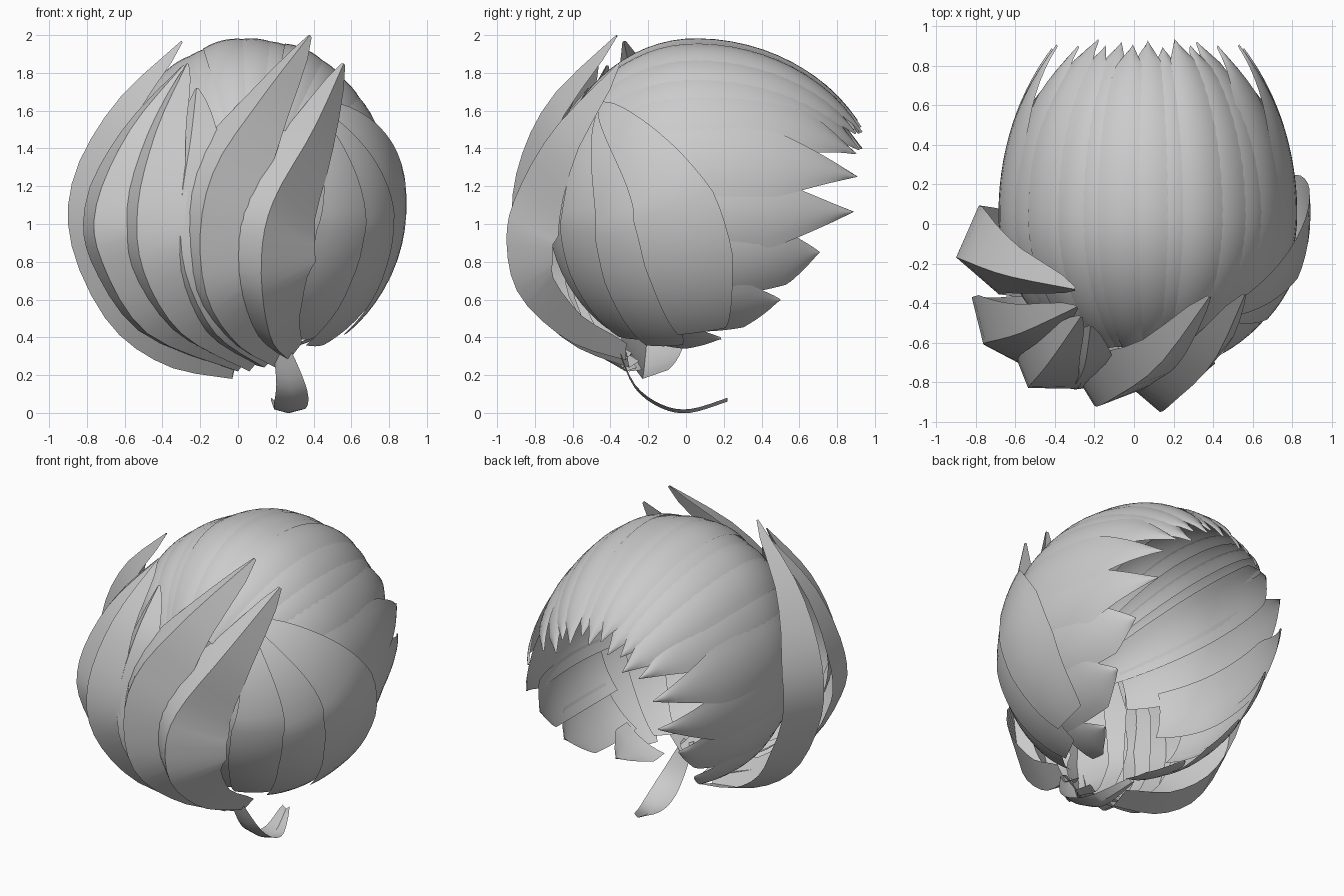
import bpy, math
from mathutils import Vector as V

if "Cube" in bpy.data.objects:
    bpy.data.objects.remove(bpy.data.objects["Cube"])

C = V((0.07, 0.05, 1.1))          # centre of the head-shaped shell


def shell(u, k=1.0):
    """Map a direction to the egg-shaped hair shell."""
    u = u.normalized()
    ry = 0.98 if u.y > 0 else 0.77
    rz = 0.87 if u.z > 0 else 0.79
    return C + V((0.755 * u.x, ry * u.y, rz * u.z)) * k


def spline(pts, t):
    """Catmull-Rom sample of tuples at t in 0..1."""
    n = len(pts) - 1
    i = min(int(t * n), n - 1)
    f = t * n - i
    p = [V(pts[j]) for j in (max(i - 1, 0), i, i + 1, min(i + 2, n))]
    return 0.5 * (2 * p[1] + (p[2] - p[0]) * f
                  + (2 * p[0] - 5 * p[1] + 4 * p[2] - p[3]) * f * f
                  + (3 * p[1] - p[0] - 3 * p[2] + p[3]) * f ** 3)


def sheet(name, rows, angle=30):
    """Skin a grid of points as one open strand."""
    m = len(rows[0])
    faces = [(r * m + c, r * m + c + 1, (r + 1) * m + c + 1, (r + 1) * m + c)
             for r in range(len(rows) - 1) for c in range(m - 1)]
    me = bpy.data.meshes.new(name)
    me.from_pydata([p for row in rows for p in row], [], faces)
    ob = bpy.data.objects.new(name, me)
    bpy.context.collection.objects.link(ob)
    bpy.ops.object.select_all(action='DESELECT')
    ob.select_set(True)
    bpy.context.view_layer.objects.active = ob
    bpy.ops.object.shade_smooth_by_angle(angle=math.radians(angle))
    return ob


def crown_strand(name, phi, hw, end, taper, k, start=40, flare=0.0):
    """Strand running from the brow backwards, ending in a point."""
    rows = []
    for r in range(25):
        th = start + (end - start) * r / 24
        w = hw * min(1, max(0.01, (end - th) / taper)) ** 0.8
        kk = k + flare * max(0, (th - 90) / (end - 90)) ** 2
        row = []
        for c in range(7):
            s = c / 3 - 1
            a, b = math.radians(phi + s * w), math.radians(th)
            u = V((math.sin(b) * math.cos(a), -math.cos(b), math.sin(b) * math.sin(a)))
            row.append(shell(u, kk + 0.012 * (1 - s * s)))
        rows.append(row)
    sheet(name, rows)


def side_patch(name, dirs, hw, k):
    """Broad leaf-shaped strand lying over the shell."""
    rows = []
    for r in range(25):
        t = r / 24
        u = spline(dirs, t)
        tan = spline(dirs, min(1, t + 0.01)) - spline(dirs, max(0, t - 0.01))
        side = u.cross(tan).normalized()
        w = hw * max(0.02, min(1, t / 0.55)) ** 0.9 * (1 - 0.5 * max(0, t - 0.7) / 0.3)
        kk = k - 0.07 * (1 - min(1, t / 0.5))
        rows.append([shell(u.normalized() + side * w * (c / 3 - 1), kk) for c in range(7)])
    sheet(name, rows)


def lock(name, pts, width, fold, skew=0.0, full=0.35, end=0.3):
    """Folded lock: an outer ridge with two faces, pointed at the top."""
    rows = []
    for r in range(21):
        t = r / 20
        p = spline(pts, t)
        tan = spline(pts, min(1, t + 0.02)) - spline(pts, max(0, t - 0.02))
        out = p - C
        side = tan.cross(out).normalized()
        out = side.cross(tan).normalized()
        w = max(0.02, min(1, t / full)) ** 0.8 * (1 - (1 - end) * max(0, t - 0.6) / 0.4)
        a, d = width * w, out * fold * w
        rows.append([p - side * a * (1 - skew) - d, p, p + side * a * (1 + skew) - d])
    sheet(name, rows, 35)


# Crown strands over the top
for i in range(9):
    crown_strand(f"crown_strand_{i}", 46 + 11 * i, 8.5, 152 - 3 * (i % 2), 11,
                 0.995 + 0.008 * (i % 3), 30)

# Side strands, mirrored left and right, fanning down to the nape
sides = [(34, 11, 147, 20, 0.995, 0.03, 36), (16, 13, 144, 28, 1.0, 0.07, 45),
         (-4, 14, 143, 28, 0.99, 0.07, 60), (-25, 13, 132, 12, 0.995, 0, 72),
         (-45, 13, 117, 12, 1.0, 0, 76), (-65, 12, 98, 12, 0.99, 0, 78)]
for i, (phi, hw, end, tp, k, fl, st) in enumerate(sides):
    crown_strand(f"side_strand_right_{i}", phi, hw, end, tp, k, st, fl)
    crown_strand(f"side_strand_left_{i}", 180 - phi, hw, end, tp, k, st - 6, fl)

# Broad overlapping patch on the right cheek
top = (0.48, -0.68, 0.64)
for i, (mid, low) in enumerate([((0.96, -0.18, 0.05), (0.62, 0.02, -0.78)),
                                ((0.88, -0.45, -0.1), (0.42, -0.2, -0.88)),
                                ((0.66, -0.75, -0.1), (0.3, -0.42, -0.85)),
                                ((0.4, -0.9, -0.1), (0.22, -0.55, -0.82))]):
    side_patch(f"cheek_patch_{i}", [top, mid, low], 0.27, 1.09 - 0.02 * i)

# Large folded locks across the front, tip first, gathered at the chin
lock("crest_lock_left", [(-0.3, -0.33, 1.97), (-0.65, -0.26, 1.64), (-0.87, -0.18, 1.25),
                         (-0.88, -0.17, 0.88), (-0.68, -0.2, 0.47), (-0.38, -0.22, 0.25),
                         (-0.03, -0.23, 0.18)], 0.23, 0.17, 0.0, 0.33, 0.5)
lock("front_lock_0", [(-0.29, -0.42, 1.84), (-0.57, -0.55, 1.5), (-0.75, -0.6, 1.1),
                      (-0.72, -0.6, 0.8), (-0.48, -0.5, 0.42), (0.0, -0.3, 0.22)],
     0.22, 0.1)
lock("front_lock_1", [(-0.27, -0.47, 1.85), (-0.43, -0.7, 1.5), (-0.53, -0.82, 1.1),
                      (-0.5, -0.8, 0.75), (-0.3, -0.62, 0.42), (0.06, -0.32, 0.22)],
     0.21, 0.14)
lock("front_lock_2", [(-0.22, -0.52, 1.72), (-0.25, -0.72, 1.45), (-0.3, -0.82, 1.1),
                      (-0.28, -0.82, 0.75), (-0.12, -0.64, 0.42), (0.14, -0.34, 0.24)],
     0.22, 0.13)
lock("front_lock_3", [(0.38, -0.37, 2.0), (0.12, -0.72, 1.66), (-0.12, -0.89, 1.3),
                      (-0.2, -0.92, 0.95), (-0.16, -0.84, 0.6), (0.0, -0.6, 0.36),
                      (0.2, -0.3, 0.24)], 0.25, 0.2, -0.15)
lock("front_lock_4", [(0.56, -0.36, 1.85), (0.4, -0.7, 1.5), (0.2, -0.9, 1.15),
                      (0.13, -0.95, 0.9), (0.13, -0.88, 0.62), (0.18, -0.62, 0.38),
                      (0.27, -0.32, 0.28)], 0.26, 0.22, -0.15)

# Small curled tail under the chin
path = [(0.23, -0.36, 0.33), (0.28, -0.27, 0.13), (0.28, -0.13, 0.025),
        (0.26, 0.02, 0.0), (0.2, 0.22, 0.06)]
rows = []
for r in range(17):
    t = r / 16
    p = spline(path, t)
    w = 0.02 + 0.07 * math.sin(math.pi * min(1, t * 0.9 + 0.08))
    rows.append([p + V((w * s, 0, 0.02 * s * s)) for s in (-1, 0, 1)])
sheet("chin_tail", rows)
